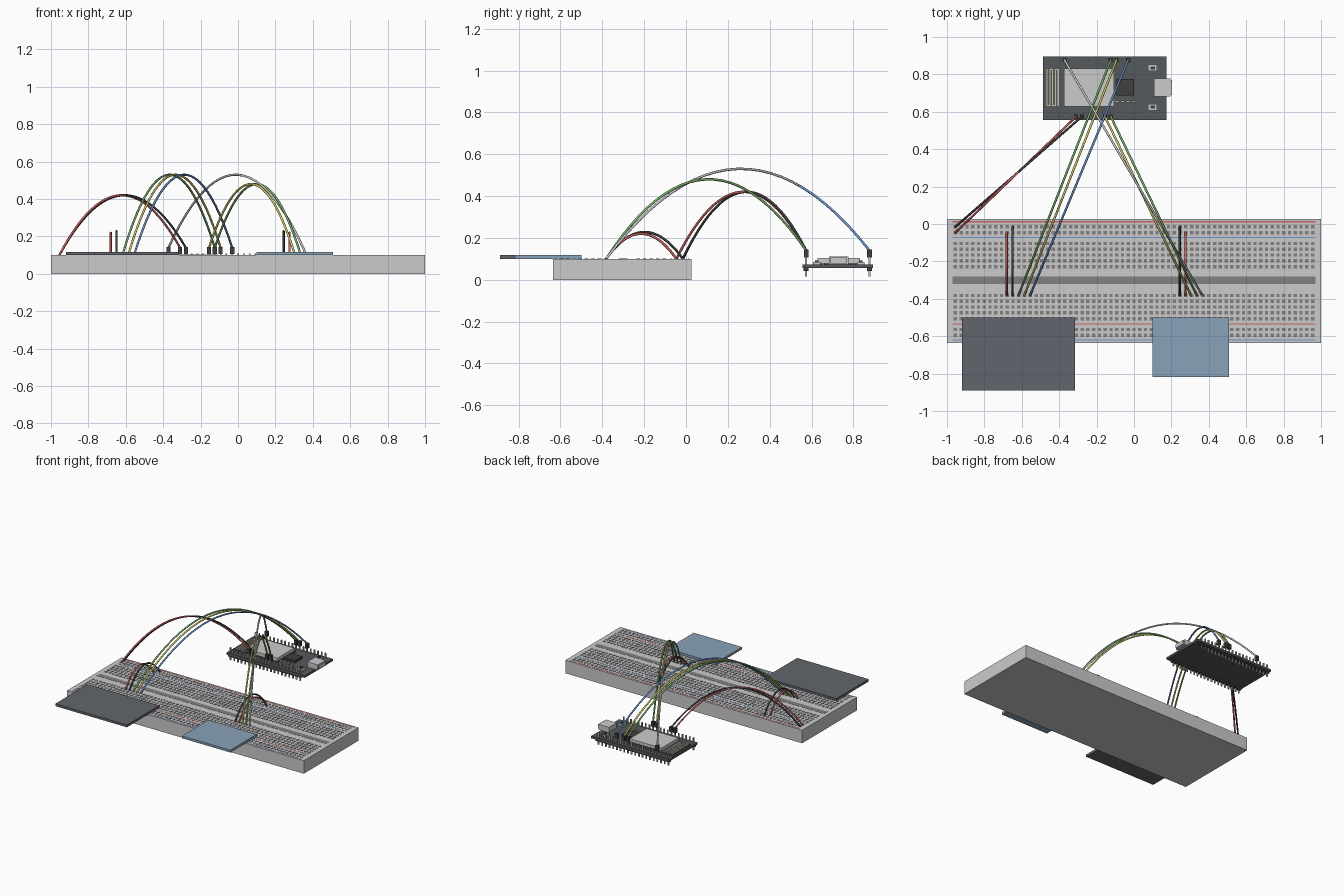
import bpy, bmesh
from mathutils import Vector, Matrix

if "Cube" in bpy.data.objects:
    bpy.data.objects.remove(bpy.data.objects["Cube"])

MATS = {}
COL = {"board": (.62, .62, .60), "hole": (.22, .22, .22), "red": (.6, .12, .12), "blue": (.15, .3, .6),
       "black": (.05, .05, .05), "pcb": (.09, .10, .11), "metal": (.6, .6, .6), "gold": (.6, .55, .4),
       "green": (.2, .45, .15), "yellow": (.7, .65, .15), "white": (.8, .8, .8),
       "screen_dark": (.12, .13, .15), "screen_blue": (.25, .36, .48)}


def mat(name):
    if name not in MATS:
        MATS[name] = bpy.data.materials.new(name)
        MATS[name].diffuse_color = (*COL[name], 1)
    return MATS[name]


def boxes(name, ranges, color):
    """One object made of boxes given as (x0, x1, y0, y1, z0, z1)."""
    bm = bmesh.new()
    for x0, x1, y0, y1, z0, z1 in ranges:
        m = Matrix.Translation(((x0 + x1) / 2, (y0 + y1) / 2, (z0 + z1) / 2)) \
            @ Matrix.Diagonal((x1 - x0, y1 - y0, z1 - z0, 1))
        bmesh.ops.create_cube(bm, size=1, matrix=m)
    me = bpy.data.meshes.new(name)
    bm.to_mesh(me)
    bm.free()
    me.materials.append(mat(color))
    ob = bpy.data.objects.new(name, me)
    bpy.context.collection.objects.link(ob)
    return ob


def around(x, y, rx, ry, z0, z1):
    return (x - rx, x + rx, y - ry, y + ry, z0, z1)


def wire(name, a, b, peak, color, r=.006, n=24):
    """Round wire arching from a to b."""
    a, b = Vector(a), Vector(b)
    cu = bpy.data.curves.new(name, 'CURVE')
    cu.dimensions = '3D'
    cu.bevel_depth = r
    cu.bevel_resolution = 2
    cu.use_fill_caps = True
    sp = cu.splines.new('POLY')
    sp.points.add(n)
    lift = peak - (a.z + b.z) / 2
    for i, p in enumerate(sp.points):
        t = i / n
        v = a.lerp(b, t)
        p.co = (v.x, v.y, v.z + 4 * lift * t * (1 - t), 1)
    sp.use_smooth = True
    cu.materials.append(mat(color))
    ob = bpy.data.objects.new(name, cu)
    bpy.context.collection.objects.link(ob)


# Breadboard body, centre groove, rail lines
TOP, MID = .10, -.305
boxes("breadboard", [(-1, 1, -.635, .027, 0, TOP)], "board")
boxes("centre_groove", [(-.97, .97, -.32, -.28, TOP - .005, TOP + .001)], "hole")
boxes("rail_lines_red", [(-.97, .97, y - .003, y + .003, TOP - .005, TOP + .001)
                         for y in (.012, -.534)], "red")
boxes("rail_lines_blue", [(-.97, .97, y - .003, y + .003, TOP - .005, TOP + .001)
                          for y in (-.073, -.62)], "blue")

# Contact holes
P = .0308
rows = [MID + s * d for s in (1, -1) for d in (.077, .108, .139, .170, .201, .259, .290)]
boxes("contact_holes", [around(i * P, y, .009, .009, TOP - .005, TOP + .002)
                        for y in rows for i in range(-31, 32)], "hole")

# Two display modules
boxes("large_display", [(-.92, -.315, -.89, -.50, TOP, .118)], "screen_dark")
boxes("small_display", [(.10, .508, -.818, -.50, TOP, .118)], "screen_blue")

# Controller board
PT = .072
boxes("controller_board", [(-.487, .175, .557, .895, .056, PT)], "pcb")
ROWS = (.574, .877)
pin_x = [-.465 + .031 * i for i in range(20)]
boxes("pin_headers", [(-.48, .14, y - .012, y + .012, .043, .057) for y in ROWS], "black")
boxes("header_pins", [around(x, y, .0045, .0045, .015, .11) for y in ROWS for x in pin_x], "gold")
boxes("radio_shield", [(-.375, -.107, .628, .832, PT, .104)], "metal")
boxes("radio_base", [(-.475, -.1, .62, .84, PT - .002, .08)], "pcb")
boxes("antenna_trace", [around(-.465 + .015 * i, .73, .003, .1, .078, .083) for i in range(5)]
      + [around(-.4575 + .015 * i, .73 + (.097 if i % 2 else -.097), .0075, .003, .078, .083)
         for i in range(4)], "gold")
boxes("interface_chip", [(-.097, 0, .688, .775, PT, .09)], "black")
boxes("usb_socket", [(.107, .195, .683, .777, PT, .112), (.195, .203, .69, .77, .077, .107)], "metal")
boxes("button_cases", [around(.099, y, .024, .017, PT, .086) for y in (.625, .835)], "metal")
boxes("button_caps", [around(.099, y, .012, .008, .085, .093) for y in (.625, .835)], "black")
boxes("small_components", [around(-.09 + .03 * i, .655, .009, .006, PT, .081) for i in range(4)], "gold")

# Jumper wires from controller to breadboard, each with a plug on its pin
F, B = ROWS
Y = -.382
runs = [("power_wire", -.310, F, -.955, -.046, .42, "red"),
        ("ground_wire", -.279, F, -.955, -.015, .42, "black"),
        ("left_signal_wire_a", -.124, B, -.618, Y, .53, "green"),
        ("left_signal_wire_b", -.093, B, -.587, Y, .53, "yellow"),
        ("left_signal_wire_c", -.031, B, -.556, Y, .53, "blue"),
        ("right_signal_wire_a", -.155, F, .305, Y, .48, "yellow"),
        ("right_signal_wire_b", -.124, F, .336, Y, .48, "green"),
        ("right_signal_wire_c", -.372, B, .366, Y, .53, "white")]
for name, x0, y0, x1, y1, peak, color in runs:
    wire(name, (x0, y0, .14), (x1, y1, TOP), peak, color)
boxes("wire_plugs", [around(x, y, .011, .011, .106, .144) for _, x, y, *_ in runs], "black")

# Short jumpers between the rails and the displays
for side, x in (("left", -.68), ("right", .275)):
    wire(side + "_power_jumper", (x, Y, TOP), (x, -.046, TOP), .22, "red")
for side, x in (("left", -.649), ("right", .244)):
    wire(side + "_ground_jumper", (x, Y, TOP), (x, -.015, TOP), .228, "black")

for m in bpy.data.materials:
    if m.users and not m.is_grease_pencil:
        m.use_nodes = True
        m.node_tree.nodes["Principled BSDF"].inputs["Base Color"].default_value = m.diffuse_color
